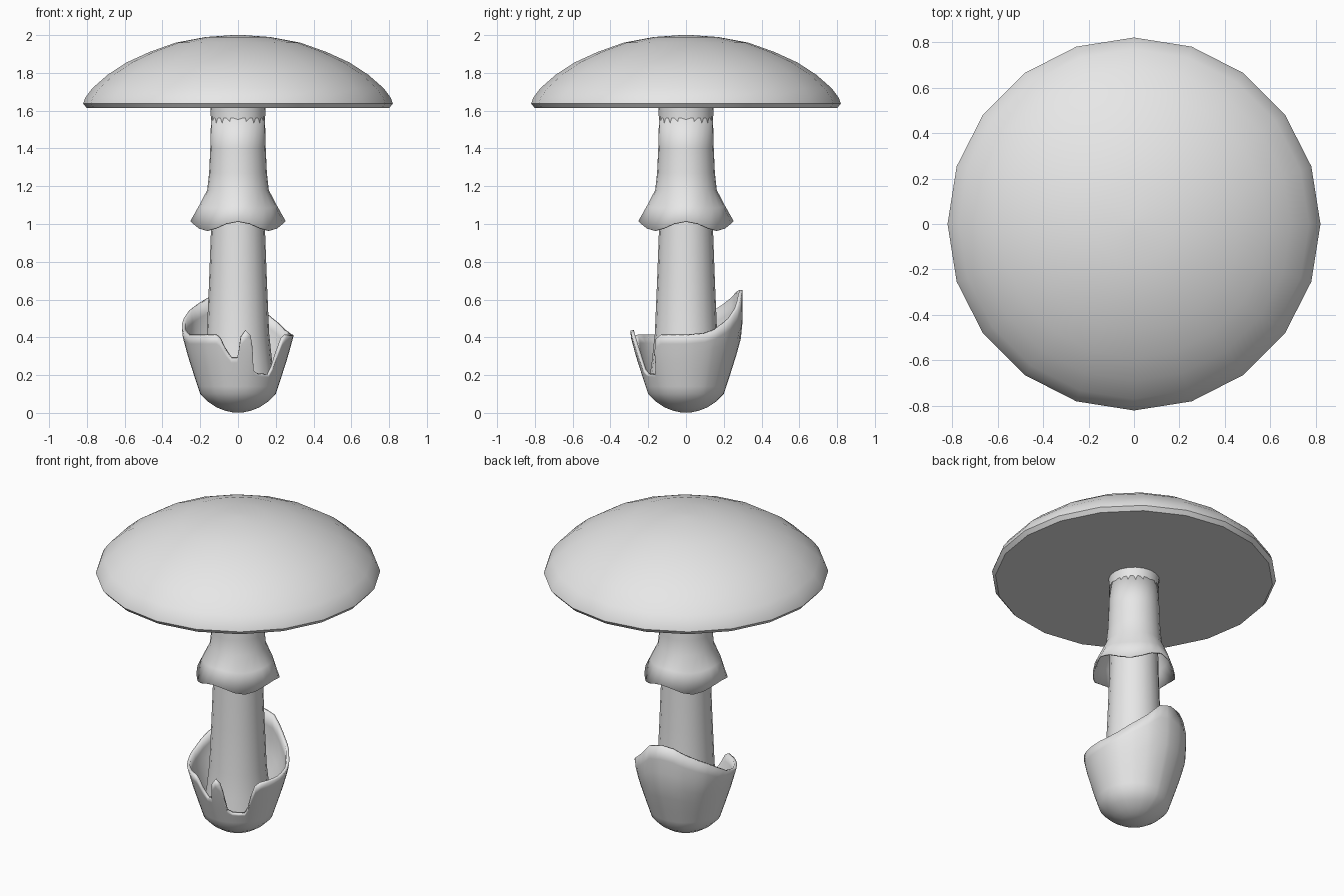
import bpy
import bmesh
from math import cos, sin, radians, pi

cube = bpy.data.objects.get("Cube")
if cube:
    bpy.data.objects.remove(cube)

GREY = (0.8, 0.8, 0.8, 1)
mat = bpy.data.materials.new("pale grey")
mat.use_nodes = True
mat.diffuse_color = GREY
mat.node_tree.nodes["Principled BSDF"].inputs["Base Color"].default_value = GREY


def interp(table, v):
    """Piecewise linear lookup in a list of (key, value) pairs."""
    for (a, fa), (b, fb) in zip(table, table[1:]):
        if v <= b:
            return fa + (fb - fa) * (v - a) / (b - a)
    return table[-1][1]


def loft(name, rings, close_bottom=False, close_top=False, thickness=0, sharp=40):
    """Skin closed rings of points, listed from bottom to top."""
    bm = bmesh.new()
    loops = [[bm.verts.new(p) for p in ring] for ring in rings]
    n = len(loops[0])
    for low, high in zip(loops, loops[1:]):
        for i in range(n):
            j = (i + 1) % n
            bm.faces.new((low[i], low[j], high[j], high[i]))
    if close_bottom:
        bm.faces.new(loops[0][::-1])
    if close_top:
        bm.faces.new(loops[-1])
    mesh = bpy.data.meshes.new(name)
    bm.to_mesh(mesh)
    bm.free()
    mesh.materials.append(mat)
    obj = bpy.data.objects.new(name, mesh)
    bpy.context.collection.objects.link(obj)
    bpy.ops.object.select_all(action='DESELECT')
    obj.select_set(True)
    bpy.context.view_layer.objects.active = obj
    bpy.ops.object.shade_smooth_by_angle(angle=radians(sharp))
    if thickness:
        solid = obj.modifiers.new("wall", 'SOLIDIFY')
        solid.thickness = thickness
        solid.offset = -1
    return obj


def ring(r, z, sides=20):
    return [(r * cos(2 * pi * i / sides), r * sin(2 * pi * i / sides), z)
            for i in range(sides)]


# Cap: domed top with a thin rolled edge and flat underside
cap = [(0.80, 1.613), (0.82, 1.637), (0.808, 1.67), (0.77, 1.72), (0.69, 1.79),
       (0.59, 1.855), (0.47, 1.91), (0.33, 1.96), (0.17, 1.99), (0.03, 2.0)]
loft("cap", [ring(r, z) for r, z in cap], True, True, sharp=50)

# Stem: widens gently towards the base
stem = [(0.20, 0.14), (0.18, 0.28), (0.165, 0.42), (0.153, 0.7),
        (0.142, 1.0), (0.136, 1.35), (0.143, 1.55), (0.147, 1.62)]
loft("stem", [ring(r, z) for r, z in stem], True, True)

# Skirt: hangs from the stem and flares to a wavy hem
skirt = [(0.245, 0.99), (0.205, 1.09), (0.163, 1.18), (0.153, 1.27),
         (0.147, 1.4), (0.143, 1.56)]
SIDES = 24
rings = []
for k, (r, z) in enumerate(skirt):
    wave = (0.025, 0.006, 0, 0, 0, 0)[k]
    points = []
    for x, y, h in ring(r, z, SIDES):
        i = len(points)
        w = wave * cos(4 * 2 * pi * i / SIDES)
        s = 1 + w / r * 0.3
        points.append((x * s, y * s, h + w))
    rings.append(points)
loft("skirt", rings, thickness=0.008)

# Cup: torn bulb at the base, rim height given by angle in degrees
rim = [(0, .41), (20, .42), (32, .44), (52, .50), (65, .55), (80, .63),
       (95, .65), (110, .64), (122, .61), (150, .54), (180, .45), (205, .41),
       (246, .41), (250, .395), (255, .34), (262, .29), (269, .29),
       (271, .33), (273, .40), (278, .435), (283, .41), (286, .35),
       (290, .225), (297, .205), (315, .20), (319, .24), (322, .32),
       (326, .39), (332, .41), (360, .41)]
outer = [(0, .01), (.008, .06), (.03, .115), (.06, .16), (.1, .2), (.2, .233),
         (.3, .265), (.41, .295), (.5, .30), (.66, .30)]
keys = [a for a, _ in rim[:-1]]
angles = sorted(keys + [a for a in range(0, 360, 9)
                        if min(abs(a - k) for k in keys) > 4])
low = [0.003, 0.012, 0.03, 0.06, 0.1, 0.14]
rings = []
for level in low + [k / 6 for k in range(1, 7)]:
    base = len(rings) < len(low)
    points = []
    for a in angles:
        z = level if base else low[-1] + (interp(rim, a) - low[-1]) * level
        r = interp(outer, z)
        points.append((r * cos(radians(a)), r * sin(radians(a)), z))
    rings.append(points)
loft("cup", rings, close_bottom=True, thickness=0.018, sharp=50)
